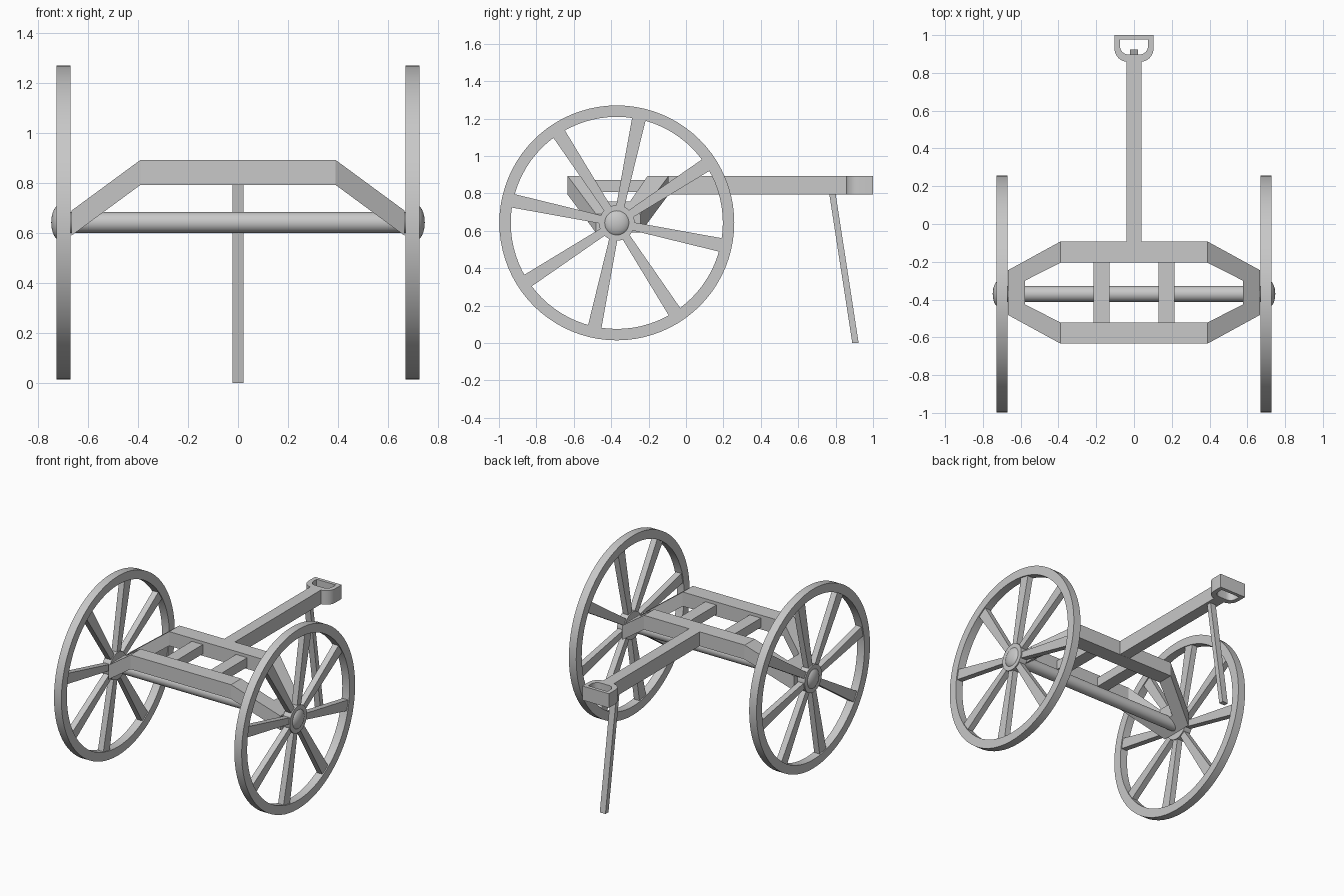
import bpy, bmesh, math
from mathutils import Vector, Matrix

if "Cube" in bpy.data.objects:
    bpy.data.objects.remove(bpy.data.objects["Cube"])

grey = bpy.data.materials.new("plain_grey")
grey.use_nodes = True
colour = (0.58, 0.58, 0.58, 1)
grey.diffuse_color = colour
grey.node_tree.nodes["Principled BSDF"].inputs["Base Color"].default_value = colour

AXLE = Vector((0, -0.37, 0.642))


def finish(name, bm, smooth=False):
    bmesh.ops.recalc_face_normals(bm, faces=bm.faces)
    mesh = bpy.data.meshes.new(name)
    bm.to_mesh(mesh)
    bm.free()
    mesh.materials.append(grey)
    obj = bpy.data.objects.new(name, mesh)
    bpy.context.collection.objects.link(obj)
    if smooth:
        bpy.ops.object.select_all(action="DESELECT")
        obj.select_set(True)
        bpy.context.view_layer.objects.active = obj
        bpy.ops.object.shade_smooth_by_angle(angle=math.radians(35))
    return obj


def box(name, lo, hi):
    bm = bmesh.new()
    lo, hi = Vector(lo), Vector(hi)
    size = hi - lo
    bmesh.ops.create_cube(bm, size=1, matrix=Matrix.Translation((lo + hi) / 2)
                          @ Matrix.Diagonal((*size, 1)))
    return finish(name, bm)


def band(name, outer, inner, place, smooth=False):
    """Closed ring between two matching loops, placed at two levels."""
    bm = bmesh.new()
    loops = [[bm.verts.new(place(p, level)) for p in pts]
             for pts, level in ((outer, 0), (outer, 1), (inner, 1), (inner, 0))]
    n = len(outer)
    for k in range(4):
        a, b = loops[k], loops[(k + 1) % 4]
        for i in range(n):
            j = (i + 1) % n
            bm.faces.new((a[i], a[j], b[j], b[i]))
    return finish(name, bm, smooth)


def rod(name, x0, x1, radius):
    """Cylinder along x on the axle line."""
    bm = bmesh.new()
    centre = AXLE + Vector(((x0 + x1) / 2, 0, 0))
    bmesh.ops.create_cone(bm, cap_ends=True, segments=40, radius1=radius, radius2=radius,
                          depth=abs(x1 - x0),
                          matrix=Matrix.Translation(centre) @ Matrix.Rotation(math.pi / 2, 4, "Y"))
    return finish(name, bm, True)


def circle(radius, n=80):
    return [(radius * math.cos(math.tau * i / n), radius * math.sin(math.tau * i / n))
            for i in range(n)]


# Wheels: rim, hub, domed cap and eight spokes that widen outwards
for side, label in ((1, "left"), (-1, "right")):
    def rim_place(p, level):
        return AXLE + Vector((side * (0.67 + 0.057 * level), p[0], p[1]))

    band(label + "_wheel_rim", circle(0.628), circle(0.567), rim_place, True)
    rod(label + "_wheel_hub", side * 0.67, side * 0.727, 0.095)

    bm = bmesh.new()
    bmesh.ops.create_uvsphere(bm, u_segments=32, v_segments=16, radius=1,
                              matrix=Matrix.Translation(AXLE + Vector((side * 0.71, 0, 0)))
                              @ Matrix.Diagonal((0.038, 0.073, 0.073, 1)))
    finish(label + "_hub_cap", bm, True)

    bm = bmesh.new()
    for k in range(8):
        turn = Matrix.Rotation(math.radians(78 + 45 * k), 3, "X")
        cube = bmesh.ops.create_cube(bm, size=1)["verts"]
        for v in cube:
            far = v.co.y > 0
            local = Vector((side * 0.698 + v.co.x * 0.042,
                            0.58 if far else 0.06,
                            v.co.z * (0.074 if far else 0.042)))
            v.co = AXLE + turn @ local
    finish(label + "_wheel_spokes", bm)

rod("axle", -0.68, 0.68, 0.042)


# Eight-sided bed frame whose ends slope down to the axle
def octagon(end_x, end_y, side_y):
    half = [(0.39, -side_y), (end_x, -end_y), (end_x, end_y), (0.39, side_y)]
    return half + [(-x, -y) for x, y in half]


def frame_place(p, level):
    drop = max(0, abs(p[0]) - 0.39) * 0.735
    return Vector((p[0], p[1] - 0.363, 0.793 + 0.1 * level - drop))


band("bed_frame", octagon(0.666, 0.119, 0.27), octagon(0.577, 0.063, 0.158), frame_place)

for side, label in ((1, "left"), (-1, "right")):
    box(label + "_cross_bar", (side * 0.172 - 0.043, -0.53, 0.807),
        (side * 0.172 + 0.043, -0.195, 0.872))

# Pulling pole and its neck
box("pole", (-0.041, -0.11, 0.794), (0.041, 0.73, 0.893))
box("pole_neck", (-0.041, 0.73, 0.794), (0.041, 0.875, 0.893))


# D-shaped grip at the end of the pole
def d_shape(half_width, top, bottom, radius):
    pts = [(-half_width, top), (half_width, top)]
    for side, start in ((1, 0), (-1, -90)):
        for i in range(9):
            a = math.radians(start - 90 * i / 8)
            pts.append((side * (half_width - radius) + radius * math.cos(a),
                        bottom + radius + radius * math.sin(a)))
    return pts


band("grip", d_shape(0.103, 1.0, 0.858, 0.07), d_shape(0.074, 0.976, 0.897, 0.045),
     lambda p, level: Vector((p[0], p[1], 0.794 + 0.099 * level)), True)

# Slanted prop leg under the pole
bm = bmesh.new()
for v in bmesh.ops.create_cube(bm, size=1)["verts"]:
    top = v.co.z > 0
    v.co = Vector((v.co.x * 0.044, (0.781 if top else 0.906) + v.co.y * 0.034,
                   0.81 if top else 0.0))
finish("prop_leg", bm)
